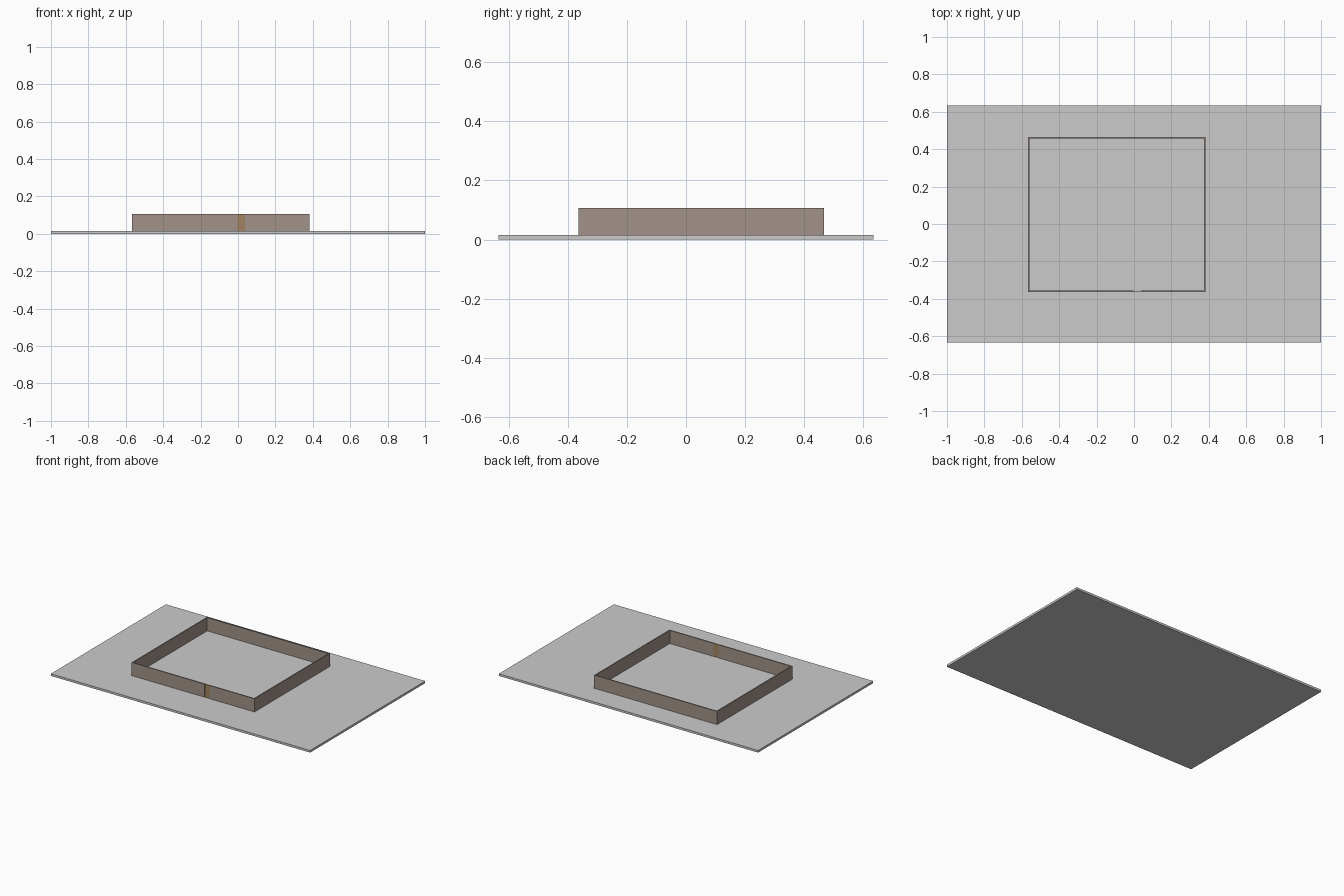
import bpy

if "Cube" in bpy.data.objects:
    bpy.data.objects.remove(bpy.data.objects["Cube"])


def material(name, color):
    m = bpy.data.materials.new(name)
    m.diffuse_color = (*color, 1)
    m.use_nodes = True
    m.node_tree.nodes["Principled BSDF"].inputs["Base Color"].default_value = m.diffuse_color
    return m


def box(name, x, y, z, mat=None):
    bpy.ops.mesh.primitive_cube_add(size=1)
    ob = bpy.context.object
    ob.name = name
    ob.location = [(a + b) / 2 for a, b in (x, y, z)]
    ob.scale = [b - a for a, b in (x, y, z)]
    bpy.ops.object.transform_apply(location=True, rotation=False, scale=True)
    if mat:
        ob.data.materials.append(mat)
    return ob


wall_mat = material("wall_plaster", (0.36, 0.29, 0.25))
door_mat = material("door_wood", (0.36, 0.23, 0.12))

X0, X1, Y0, Y1 = -0.566, 0.382, -0.364, 0.466   # outer wall outline
T = 0.008                                       # wall thickness
BASE, TOP = 0.015, 0.107
D0, D1 = -0.003, 0.037                          # door opening
Z = (BASE, TOP)

# Ground slab
box("ground_slab", (-1, 1), (-0.634, 0.634), (0, BASE))

# Perimeter walls, the front one split by the doorway
box("back_wall", (X0, X1), (Y1 - T, Y1), Z, wall_mat)
box("left_wall", (X0, X0 + T), (Y0 + T, Y1 - T), Z, wall_mat)
box("right_wall", (X1 - T, X1), (Y0 + T, Y1 - T), Z, wall_mat)
box("front_wall_left", (X0, D0), (Y0, Y0 + T), Z, wall_mat)
box("front_wall_right", (D1, X1), (Y0, Y0 + T), Z, wall_mat)

# Thin gate panel in the doorway
box("gate", (D0, D1), (Y0 + 0.002, Y0 + T - 0.002), Z, door_mat)
